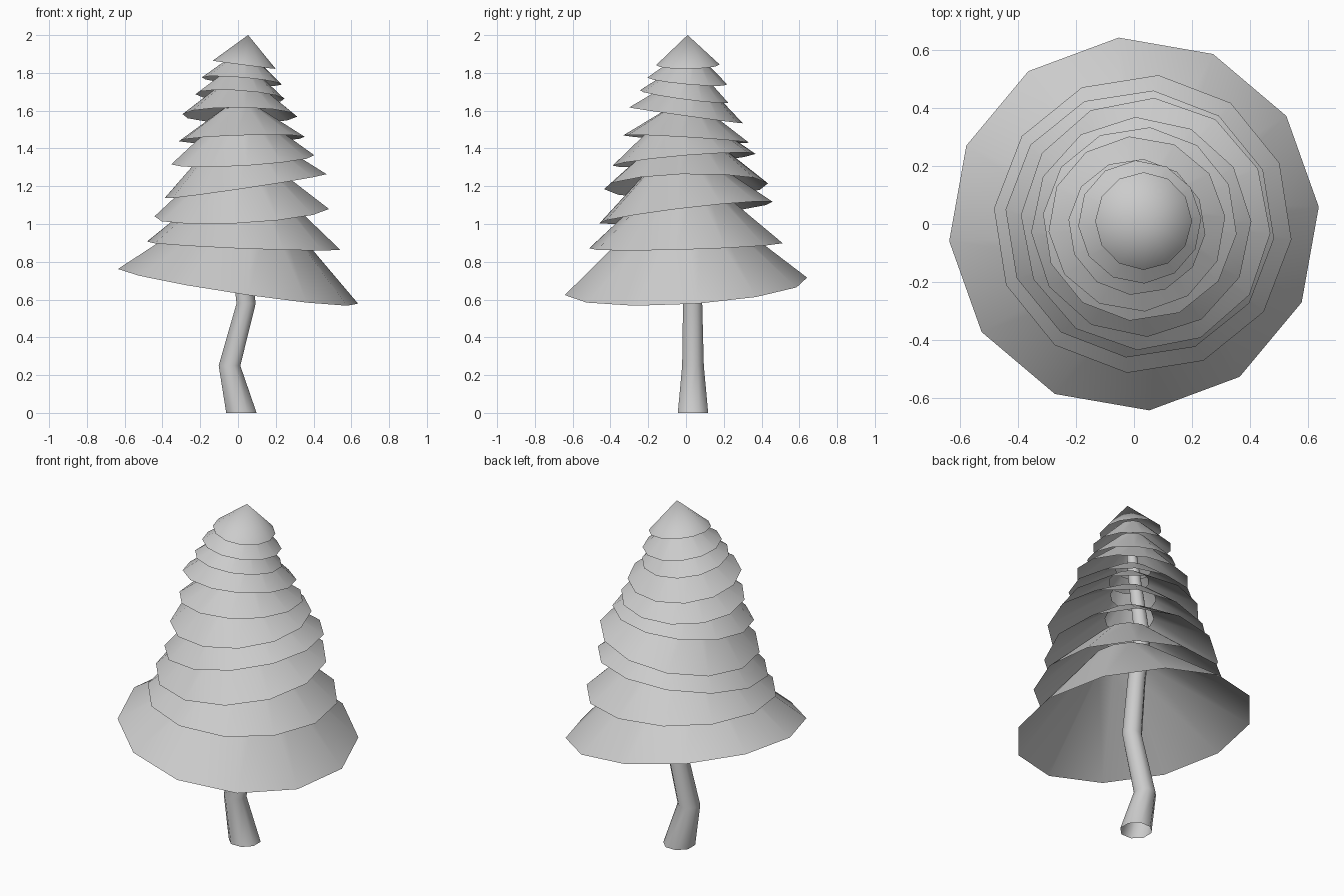
import bpy, bmesh
from math import sin, cos, radians, pi
from mathutils import Vector

cube = bpy.data.objects.get("Cube")
if cube:
    bpy.data.objects.remove(cube)

# One plain grey for the whole tree
grey = bpy.data.materials.new("plain grey")
grey.use_nodes = True
grey.diffuse_color = (0.6, 0.6, 0.6, 1)
grey.node_tree.nodes["Principled BSDF"].inputs["Base Color"].default_value = (0.6, 0.6, 0.6, 1)


def ring(bm, centre, radius, sides, phase=0.0, turn=None):
    """Add a ring of vertices, optionally tilted about its centre."""
    verts = []
    for i in range(sides):
        angle = phase + 2 * pi * i / sides
        p = Vector((cos(angle), sin(angle), 0)) * radius
        if turn:
            p.rotate(turn)
        verts.append(bm.verts.new(Vector(centre) + p))
    return verts


def bridge(bm, low, high):
    n = len(low)
    for i in range(n):
        j = (i + 1) % n
        bm.faces.new((low[i], low[j], high[j], high[i]))


def finish(bm, name):
    mesh = bpy.data.meshes.new(name)
    bm.to_mesh(mesh)
    bm.free()
    mesh.materials.append(grey)
    mesh.shade_smooth()
    obj = bpy.data.objects.new(name, mesh)
    bpy.context.collection.objects.link(obj)
    return obj


def skirt(name, x, y, z, radius, tilt_x, tilt_y, slope, phase, pointed=False):
    """Open cone of branches, tilted so its rim rises by tilt_x and tilt_y."""
    bm = bmesh.new()
    axis = Vector((-tilt_x, -tilt_y, 1)).normalized()
    turn = Vector((0, 0, 1)).rotation_difference(axis)
    low = ring(bm, (x, y, z), radius, 12, radians(phase), turn)
    if pointed:
        tip = bm.verts.new(Vector((x, y, z)) + axis * radius * slope)
        for i in range(12):
            bm.faces.new((low[i], low[(i + 1) % 12], tip))
    else:
        hole = radius * 0.28
        top = Vector((x, y, z)) + axis * (radius - hole) * slope
        bridge(bm, low, ring(bm, top, hole, 12, radians(phase), turn))
    finish(bm, name)


# Branch tiers, bottom to top: x, y, z, radius, tilt_x, tilt_y, slope, phase
tiers = [
    (0.00, 0.00, 0.67, 0.645, -0.15, 0.06, 0.88, 5),
    (0.03, 0.00, 0.885, 0.515, -0.04, 0.03, 0.88, -6),
    (0.02, 0.00, 1.06, 0.465, 0.055, 0.12, 0.85, -6),
    (0.04, 0.00, 1.20, 0.435, 0.15, 0.025, 0.85, -4),
    (0.025, -0.01, 1.34, 0.38, 0.06, 0.085, 0.82, 3),
    (0.02, 0.00, 1.45, 0.335, 0.03, -0.06, 0.68, -6),
    (0.01, 0.00, 1.575, 0.305, -0.01, -0.14, 0.8, 5),
    (0.01, -0.01, 1.675, 0.237, -0.065, -0.135, 0.85, -6),
    (0.02, 0.007, 1.757, 0.213, -0.085, -0.09, 0.85, 4),
    (0.033, 0.01, 1.843, 0.168, -0.13, 0.01, 0.945, 0),
]
for i, tier in enumerate(tiers):
    skirt(f"branch_tier_{i + 1}", *tier, pointed=(i == len(tiers) - 1))

# Crooked open trunk: x, y, z, radius
trunk = bmesh.new()
rings = [ring(trunk, (x, y, z), r, 8, pi / 8) for x, y, z, r in (
    (0.018, 0.037, 0.0, 0.087), (-0.045, 0.037, 0.25, 0.062),
    (0.043, 0.035, 0.58, 0.055), (0.0, 0.02, 0.93, 0.05),
    (-0.05, 0.01, 1.23, 0.045), (0.0, 0.0, 1.6, 0.035),
    (0.03, 0.0, 1.85, 0.02))]
for low, high in zip(rings, rings[1:]):
    bridge(trunk, low, high)
finish(trunk, "trunk")
